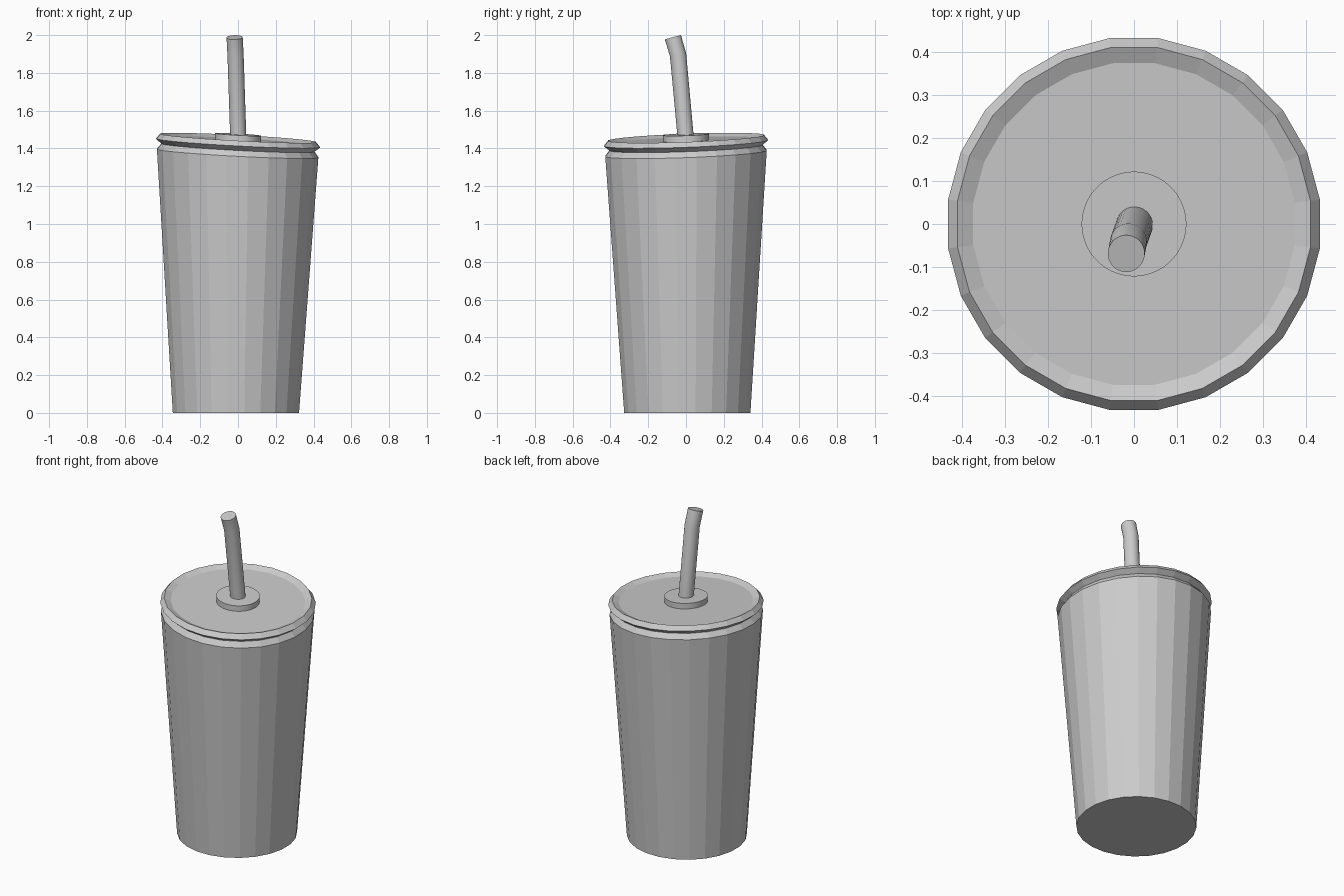
import bpy
import bmesh
import math

cube = bpy.data.objects.get("Cube")
if cube:
    bpy.data.objects.remove(cube, do_unlink=True)

# One flat grey for the whole model
GREY = (0.6, 0.6, 0.6, 1.0)
grey = bpy.data.materials.new("plain_grey")
grey.use_nodes = True
grey.diffuse_color = GREY
grey.node_tree.nodes["Principled BSDF"].inputs["Base Color"].default_value = GREY

TILT = (-0.053, 0.037)   # slope of the lid in x and y
LID_Z = 1.456            # height of the lid rim at its centre


def loft(name, sides, rings, smooth=False):
    """Join sloped circles (centre, radius, slope) into a capped solid."""
    bm = bmesh.new()
    loops = []
    for (cx, cy, cz), r, (sx, sy) in rings:
        loop = []
        for i in range(sides):
            a = 2 * math.pi * (i + 0.5) / sides
            x, y = r * math.cos(a), r * math.sin(a)
            loop.append(bm.verts.new((cx + x, cy + y, cz + sx * x + sy * y)))
        loops.append(loop)
    for low, high in zip(loops, loops[1:]):
        for i in range(sides):
            j = (i + 1) % sides
            bm.faces.new((low[i], low[j], high[j], high[i]))
    bm.faces.new(loops[0][::-1])
    bm.faces.new(loops[-1])
    bmesh.ops.recalc_face_normals(bm, faces=bm.faces)
    mesh = bpy.data.meshes.new(name)
    bm.to_mesh(mesh)
    bm.free()
    mesh.materials.append(grey)
    obj = bpy.data.objects.new(name, mesh)
    bpy.context.collection.objects.link(obj)
    if smooth:
        bpy.ops.object.select_all(action='DESELECT')
        obj.select_set(True)
        bpy.context.view_layer.objects.active = obj
        bpy.ops.object.shade_smooth_by_angle(angle=math.radians(30))
    return obj


def tilted(radius, drop):
    """Circle parallel to the lid rim, offset from it in height."""
    return ((0, 0, LID_Z + drop), radius, TILT)


# Tapered cup with a level base, sloping top and chamfered shoulder
loft("cup", 24, [
    ((-0.011, 0.007, 0), 0.337, (0, 0)),
    ((-0.002, 0, LID_Z - 0.082), 0.431, TILT),
    tilted(0.408, -0.052),
])

# Lid with a bevelled rim and a shallow recessed top
loft("lid", 24, [
    tilted(0.405, -0.053),
    tilted(0.437, -0.027),
    tilted(0.415, 0),
    tilted(0.378, -0.016),
])

# Round collar where the straw enters
loft("straw_collar", 64, [tilted(0.122, -0.03), tilted(0.122, 0.018)], smooth=True)

# Leaning straw with a bent tip
loft("straw", 32, [
    ((0.002, 0, 1.44), 0.043, TILT),
    ((-0.013, -0.042, 1.895), 0.043, (0.02, 0.18)),
    ((-0.018, -0.069, 1.988), 0.043, (0.03, 0.27)),
], smooth=True)
